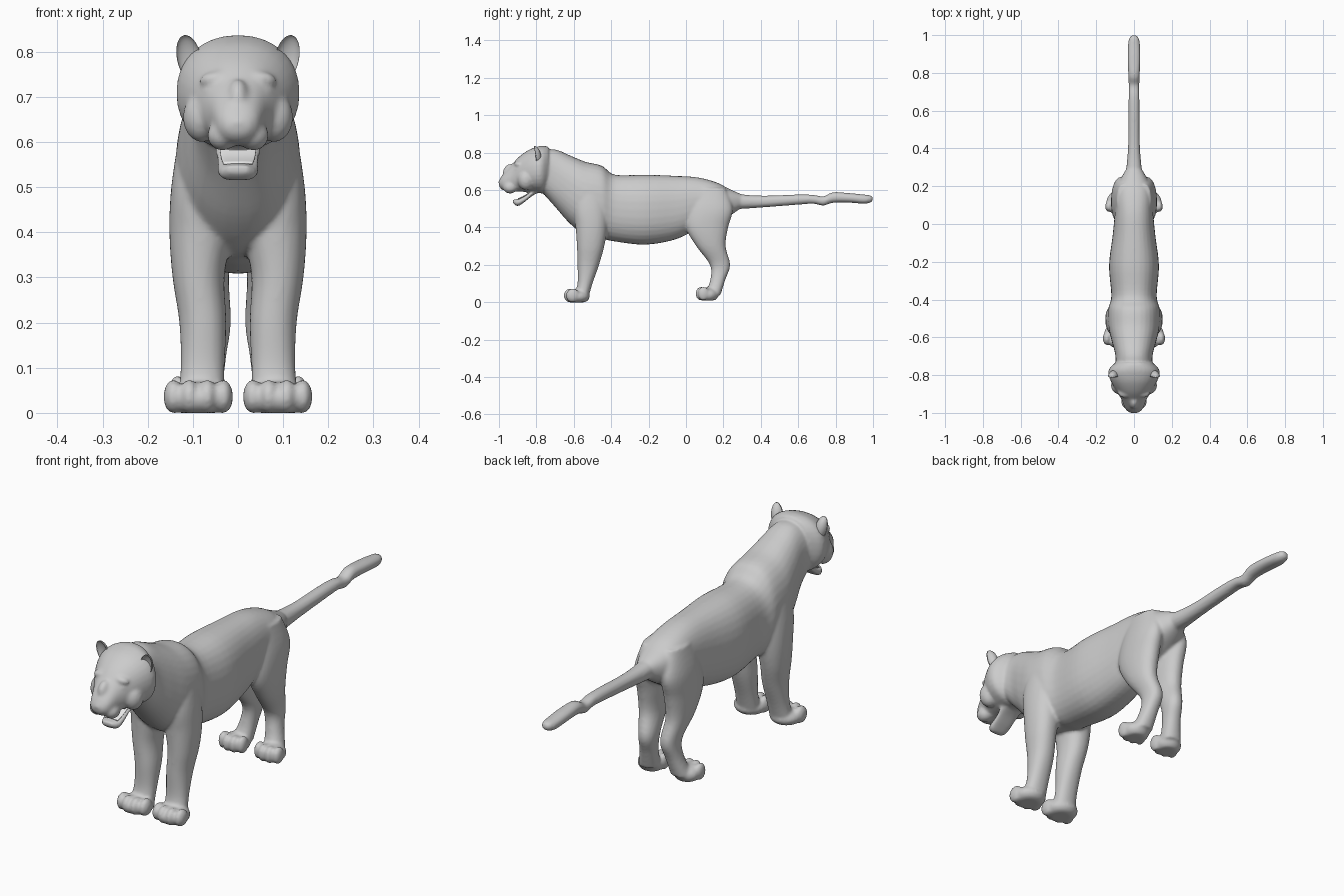
import bpy, bmesh, math
from mathutils import Matrix, Vector

cube = bpy.data.objects.get("Cube")
if cube:
    bpy.data.objects.remove(cube)


def make_material(name, color):
    mat = bpy.data.materials.new(name)
    mat.use_nodes = True
    mat.diffuse_color = color
    mat.node_tree.nodes["Principled BSDF"].inputs["Base Color"].default_value = color
    return mat


def make_object(name, bm, mat):
    bmesh.ops.recalc_face_normals(bm, faces=bm.faces)
    for face in bm.faces:
        face.smooth = True
    mesh = bpy.data.meshes.new(name)
    bm.to_mesh(mesh)
    bm.free()
    mesh.materials.append(mat)
    obj = bpy.data.objects.new(name, mesh)
    bpy.context.collection.objects.link(obj)
    return obj


def smooth_rows(rows, steps=5):
    """Catmull-Rom interpolation between cross-section rows."""
    rows = [Vector(r) for r in rows]
    pts = [rows[0]] + rows + [rows[-1]]
    out = []
    for a, b, c, d in zip(pts, pts[1:], pts[2:], pts[3:]):
        for i in range(steps):
            t = i / steps
            out.append(b + (c - a) * t / 2 + (a * 2 - b * 5 + c * 4 - d) * t * t / 2
                       + (b * 3 - a - c * 3 + d) * t ** 3 / 2)
    return out + [rows[-1]]


def loft(bm, axis, rows, side=1, power=2.2, count=32):
    """Closed tube; row = position, low, high, then half width or inner and outer x."""
    rows = [(*r[:3], -r[3], r[3]) if len(r) == 4 else r for r in rows]
    rings = []
    for pos, low, high, inner, outer in smooth_rows(rows):
        ring = []
        for k in range(count):
            angle = math.tau * k / count
            c, s = math.cos(angle), math.sin(angle)
            c = math.copysign(abs(c) ** (2 / power), c)
            s = math.copysign(abs(s) ** (2 / power), s)
            x = side * ((inner + outer) / 2 + c * (outer - inner) / 2)
            v = (low + high) / 2 + s * (high - low) / 2
            ring.append(bm.verts.new((x, pos, v) if axis == "Y" else (x, v, pos)))
        rings.append(ring)
    for a, b in zip(rings, rings[1:]):
        for k in range(count):
            n = (k + 1) % count
            bm.faces.new((a[k], a[n], b[n], b[k]))
    bm.faces.new(rings[0])
    bm.faces.new(rings[-1])


def blob(bm, center, radii, tilt=0.0):
    """Ellipsoid, tilted about the y axis."""
    matrix = (Matrix.Translation(center) @ Matrix.Rotation(tilt, 4, "Y")
              @ Matrix.Diagonal((*radii, 1)))
    return bmesh.ops.create_uvsphere(bm, u_segments=24, v_segments=16, radius=1,
                                     matrix=matrix)["verts"]


def paw(bm, side, x, y, floor, size):
    """Flat-soled pad with four toes."""
    verts = blob(bm, (side * x, y, floor + .03), (.07 * size, .068 * size, .04))
    for offset in (-.055, -.02, .02, .055):
        reach = .042 - abs(offset) * .35
        verts += blob(bm, (side * (x + offset * size), y - reach, floor + .036),
                      (.022 * size, .036 * size, .038))
    for v in verts:
        v.co.z = max(v.co.z, floor)


fur = make_material("grey_fur", (.6, .6, .6, 1))
pale = make_material("pale_mouth", (.95, .95, .95, 1))

skin = bmesh.new()

# Torso and neck
loft(skin, "Y", [
    (-.78, .60, .81, .10), (-.70, .51, .817, .098), (-.62, .42, .785, .118),
    (-.54, .36, .752, .136), (-.45, .34, .73, .136), (-.38, .325, .682, .12),
    (-.22, .308, .682, .132), (-.06, .335, .676, .113), (.06, .39, .668, .102),
    (.16, .42, .642, .10), (.23, .46, .607, .075), (.29, .50, .58, .042)], power=2.3)

# Tail
loft(skin, "Y", [
    (.20, .50, .60, .05), (.30, .50, .577, .04), (.42, .508, .57, .031),
    (.60, .522, .576, .029), (.68, .527, .574, .028), (.735, .517, .566, .028),
    (.785, .532, .588, .03), (.87, .533, .584, .034), (.95, .527, .576, .032),
    (.985, .533, .572, .024), (1.0, .545, .562, .01)])

# Head, widening from the nose to the cheek ruff
loft(skin, "Y", [
    (-1.0, .622, .65, .022), (-.98, .60, .682, .045), (-.93, .592, .738, .066),
    (-.89, .592, .78, .09), (-.84, .588, .815, .119), (-.795, .585, .832, .136),
    (-.765, .583, .837, .13), (-.735, .60, .832, .10)])
blob(skin, (0, -.983, .643), (.034, .02, .016))
blob(skin, (0, -.935, .69), (.027, .045, .05))

# Lower jaw
loft(skin, "Y", [
    (-.925, .53, .55, .026), (-.90, .514, .552, .043), (-.865, .535, .566, .047),
    (-.82, .57, .60, .05), (-.78, .59, .64, .05)], power=2.8)

for side in (1, -1):
    # Muzzle pad, cheek, brow and eyelid
    blob(skin, (side * .034, -.94, .615), (.034, .038, .034))
    blob(skin, (side * .08, -.855, .655), (.042, .045, .055))
    blob(skin, (side * .05, -.895, .742), (.036, .024, .016), side * .2)
    blob(skin, (side * .055, -.907, .71), (.022, .012, .007), side * -.15)

    # Front leg
    loft(skin, "Z", [
        (.03, -.60, -.52, .03, .135), (.10, -.58, -.50, .03, .127),
        (.20, -.58, -.465, .026, .13), (.30, -.583, -.437, .03, .145),
        (.40, -.59, -.42, .015, .152), (.50, -.60, -.42, .02, .148),
        (.62, -.58, -.44, .03, .13)], side)
    paw(skin, side, .088, -.583, 0, 1)

    # Hind leg
    loft(skin, "Z", [
        (.04, .10, .185, .035, .125), (.12, .13, .21, .027, .10),
        (.20, .128, .236, .016, .092), (.30, .055, .212, .02, .113),
        (.40, 0, .225, .012, .121), (.50, .01, .25, .015, .117),
        (.61, .04, .21, .02, .09)], side)
    paw(skin, side, .088, .116, .01, .84)

    # Cupped ear: the front half of an ellipsoid folded inwards
    ear = bmesh.new()
    center = Vector((side * .108, -.785, .785))
    for v in blob(ear, center, (.027, .03, .053), side * .22):
        depth = v.co.y - center.y
        if depth < -.001:
            v.co.y = center.y - depth * .6
        v.co.y -= .02 + (v.co.z - center.z) * .15
    make_object("left_ear" if side > 0 else "right_ear", ear, fur)

# Fuse the overlapping forms into one smooth skin
body = make_object("body_skin", skin, fur)
remesh = body.modifiers.new("fuse", "REMESH")
remesh.mode = "VOXEL"
remesh.voxel_size = .007
remesh.use_smooth_shade = True
soften = body.modifiers.new("soften", "SMOOTH")
soften.factor = .5
soften.iterations = 5

# Pale lining over the jaw
lining = bmesh.new()
loft(lining, "Y", [(-.898, .549, .556, .033), (-.865, .564, .571, .038),
                   (-.825, .592, .60, .042)], power=3)
make_object("mouth_lining", lining, pale)
